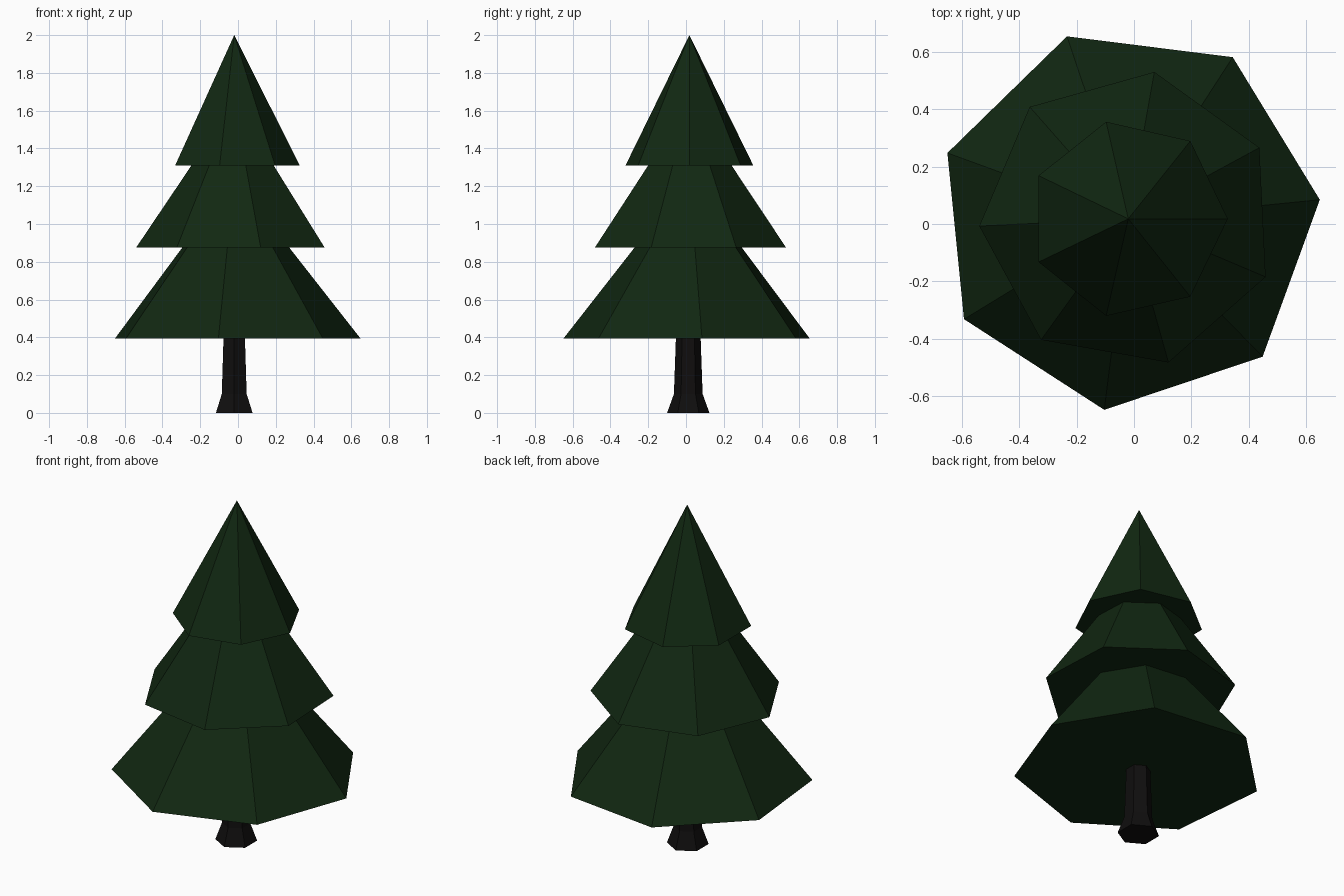
import bpy
import bmesh
from math import cos, sin, pi, radians

cube = bpy.data.objects.get("Cube")
if cube:
    bpy.data.objects.remove(cube, do_unlink=True)

AXIS = (-0.02, 0.018)  # the tree stands slightly off the origin


def make_material(name, rgb):
    mat = bpy.data.materials.new(name)
    mat.use_nodes = True
    color = (*rgb, 1.0)
    mat.diffuse_color = color
    bsdf = next(n for n in mat.node_tree.nodes if n.type == "BSDF_PRINCIPLED")
    bsdf.inputs["Base Color"].default_value = color
    return mat


def lathe(name, profile, sides, turn, mat, centre=AXIS):
    """Closed flat-sided solid from (radius, height) rings; radius 0 is a tip."""
    bm = bmesh.new()
    rings = []
    for radius, z in profile:
        if radius == 0:
            rings.append([bm.verts.new((*centre, z))] * sides)
            continue
        angles = [radians(turn) + 2 * pi * i / sides for i in range(sides)]
        rings.append([bm.verts.new((centre[0] + radius * cos(a),
                                    centre[1] + radius * sin(a), z)) for a in angles])
    for low, high in zip(rings, rings[1:]):
        for i in range(sides):
            j = (i + 1) % sides
            corners = [low[i], low[j], high[j], high[i]]
            bm.faces.new(list(dict.fromkeys(corners)))
    bm.faces.new(rings[0][::-1])
    if profile[-1][0] > 0:
        bm.faces.new(rings[-1])
    bmesh.ops.recalc_face_normals(bm, faces=bm.faces)
    mesh = bpy.data.meshes.new(name)
    bm.to_mesh(mesh)
    bm.free()
    mesh.materials.append(mat)
    obj = bpy.data.objects.new(name, mesh)
    bpy.context.collection.objects.link(obj)
    return obj


needle_green = make_material("needle_green", (0.0055, 0.0205, 0.0058))
bark_black = make_material("bark_black", (0.0048, 0.0042, 0.0042))

# Hexagonal trunk with flared foot
lathe("trunk", [(0.112, 0), (0.076, 0.1), (0.065, 0.41)], 6, 30,
      bark_black, (-0.02, 0.012))

# Three seven-sided tiers of foliage, each turned differently
lathe("lower_foliage", [(0.671, 0.395), (0.285, 0.885)], 7, 5.7, needle_green)
lathe("middle_foliage", [(0.52, 0.875), (0.22, 1.32)], 7, 28.5, needle_green)
lathe("upper_foliage", [(0.347, 1.31), (0, 2.0)], 7, 0, needle_green)
